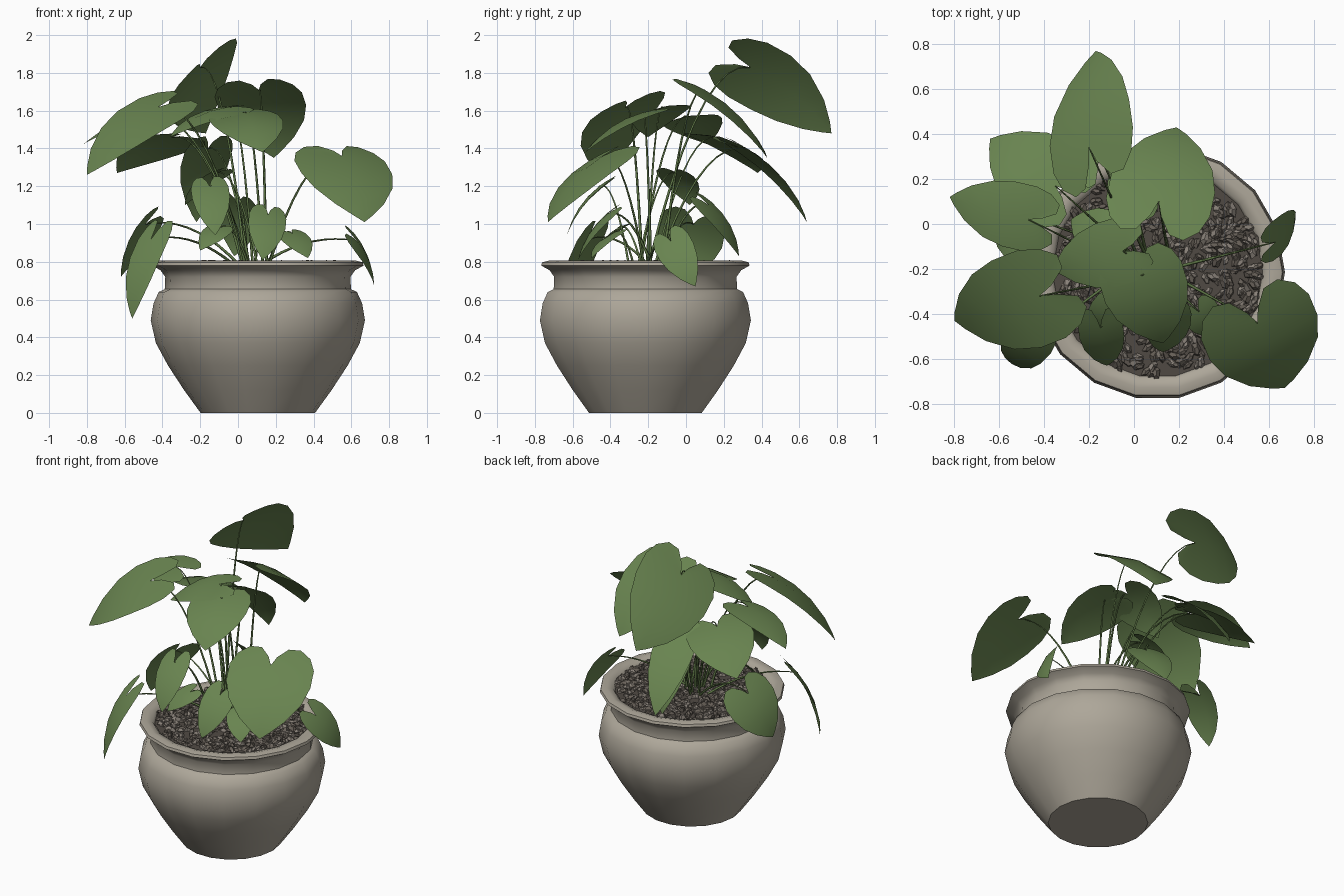
import bpy
import bmesh
import math
import random
from mathutils import Vector, Matrix, Euler

if "Cube" in bpy.data.objects:
    bpy.data.objects.remove(bpy.data.objects["Cube"])
random.seed(4)
CENTRE = Vector((0.105, -0.215, 0))


def material(name, rgb):
    mat = bpy.data.materials.new(name)
    mat.use_nodes = True
    mat.diffuse_color = (*rgb, 1)
    bsdf = mat.node_tree.nodes["Principled BSDF"]
    bsdf.inputs["Base Color"].default_value = (*rgb, 1)
    bsdf.inputs["Roughness"].default_value = 0.8
    return mat


clay = material("warm grey clay", (0.42, 0.385, 0.32))
soil_brown = material("dark soil", (0.08, 0.068, 0.057))
dark_stone = material("dark gravel", (0.14, 0.12, 0.1))
light_stone = material("light gravel", (0.25, 0.22, 0.19))
leaf_green = material("leaf green", (0.14, 0.23, 0.08))
stem_green = material("stem green", (0.11, 0.18, 0.06))


def add_object(name, bm, mat, smooth=None):
    mesh = bpy.data.meshes.new(name)
    bm.to_mesh(mesh)
    bm.free()
    mesh.materials.append(mat)
    obj = bpy.data.objects.new(name, mesh)
    bpy.context.collection.objects.link(obj)
    if smooth:
        bpy.ops.object.select_all(action="DESELECT")
        bpy.context.view_layer.objects.active = obj
        obj.select_set(True)
        bpy.ops.object.shade_smooth_by_angle(angle=math.radians(smooth))
    return obj


def lathe(name, profile, sides, mat, smooth):
    """Spin a radius and height profile around the pot axis."""
    bm = bmesh.new()
    verts = [bm.verts.new((r, 0, z)) for r, z in profile]
    edges = [bm.edges.new(pair) for pair in zip(verts, verts[1:])]
    bmesh.ops.spin(bm, geom=verts + edges, cent=(0, 0, 0), axis=(0, 0, 1),
                   angle=math.tau, steps=sides, use_duplicate=False)
    bmesh.ops.remove_doubles(bm, verts=bm.verts, dist=0.0005)
    bmesh.ops.recalc_face_normals(bm, faces=bm.faces)
    obj = add_object(name, bm, mat, smooth)
    obj.location = CENTRE
    return obj


# Pot with a round belly, a narrow neck and a rounded, flared lip
lathe("pot", [(0, 0), (0.303, 0), (0.39, 0.12), (0.475, 0.25), (0.54, 0.37),
              (0.567, 0.49), (0.552, 0.58), (0.525, 0.64), (0.493, 0.655),
              (0.49, 0.72), (0.515, 0.755), (0.56, 0.78), (0.555, 0.797),
              (0.52, 0.806), (0.48, 0.795), (0.465, 0.77), (0.46, 0.7)],
      18, clay, 50)
lathe("soil", [(0, 0.785), (0.468, 0.78)], 18, soil_brown, None)


def scatter_gravel(name, count, mat):
    """Angular stone chips spread over the soil."""
    bm = bmesh.new()
    for i in range(count):
        radius, angle = 0.455 * math.sqrt(random.random()), random.random() * math.tau
        place = CENTRE + Vector((radius * math.cos(angle), radius * math.sin(angle),
                                 random.uniform(0.782, 0.794)))
        turn = Euler([random.uniform(-0.5, 0.5), random.uniform(-0.5, 0.5), angle * 7])
        size = random.uniform(0.016, 0.028)
        scale = Matrix.Diagonal((size * 1.5, size * 0.8, size * 0.8, 1))
        bmesh.ops.create_cone(bm, cap_ends=True, segments=5, radius1=1, radius2=0.5, depth=1,
                              matrix=Matrix.Translation(place) @ turn.to_matrix().to_4x4() @ scale)
    add_object(name, bm, mat)


scatter_gravel("dark_gravel", 380, dark_stone)
scatter_gravel("light_gravel", 260, light_stone)

# Half outline of a heart-shaped leaf: along the midrib, across it
LOBE = [(-0.13, 0.05), (-0.27, 0.16), (-0.28, 0.3), (-0.17, 0.43), (0, 0.5)]
BLADE = [(0, 0.5), (0.25, 0.5), (0.5, 0.43), (0.75, 0.27), (0.92, 0.1)]

stems = bpy.data.curves.new("stems", "CURVE")
stems.dimensions = "3D"
stems.bevel_depth = 0.0055
stems.bevel_resolution = 0
stems.materials.append(stem_green)
bpy.context.collection.objects.link(bpy.data.objects.new("stems", stems))


def add_stem(end):
    """Arch a thin stalk from the middle of the soil to a leaf."""
    reach = Vector((end.x, end.y, 0)) - CENTRE
    root = CENTRE + reach * 0.12 + Vector((random.uniform(-0.06, 0.06),
                                           random.uniform(-0.06, 0.06), 0.78))
    bend = root.lerp(end, 0.5)
    bend.z = end.z + 0.05
    spline = stems.splines.new("POLY")
    steps = 9
    spline.points.add(steps)
    for i, point in enumerate(spline.points):
        t = i / steps
        point.co = (*root.lerp(bend, t).lerp(bend.lerp(end, t), t), 1)
        point.radius = 1.5 - t


def leaf(name, base, tip, width, facing, fold=0.22):
    """Heart-shaped leaf from notch to tip, folded along its midrib."""
    base, tip = Vector(base), Vector(tip)
    axis = tip - base
    length = axis.length
    along = axis.normalized()
    facing = Vector(facing)
    normal = (facing - along * facing.dot(along)).normalized()
    side = normal.cross(along)
    bm = bmesh.new()

    def vert(u, v):
        lift = 0.34 * length * u * (1 - u) - fold * width * abs(v) ** 1.5
        return bm.verts.new(base + axis * u + side * (v * width) + normal * lift)

    for sign in (1, -1):
        ribs = [vert(u, 0) for u, v in BLADE]
        edge = [vert(u, v * sign) for u, v in BLADE]
        lobe = [vert(u, v * sign) for u, v in LOBE]
        end = vert(1, 0)
        faces = [(ribs[0], a, b) for a, b in zip(lobe, lobe[1:])]
        faces += [(ribs[i], edge[i], edge[i + 1], ribs[i + 1]) for i in range(len(BLADE) - 1)]
        faces.append((ribs[-1], edge[-1], end))
        for f in faces:
            bm.faces.new(f if sign < 0 else f[::-1])
    bmesh.ops.remove_doubles(bm, verts=bm.verts, dist=0.0005)
    for f in bm.faces:
        f.normal_update()
    if sum(f.normal.dot(normal) for f in bm.faces) < 0:
        bmesh.ops.reverse_faces(bm, faces=bm.faces)
    add_object(name, bm, leaf_green, 25)
    add_stem(base)


# Tall leaves
leaf("back_top_leaf", (-0.2, 0.34, 1.83), (-0.17, 0.77, 1.48), 0.5, (-0.78, 0.4, 0.67), 0.15)
leaf("back_right_leaf", (0.11, 0.1, 1.71), (0.19, 0.43, 1.35), 0.47, (0.1, 0.75, 0.65))
leaf("back_low_leaf", (-0.16, 0.32, 1.4), (-0.22, 0.64, 1.01), 0.26, (-0.2, 0.7, 0.65))
leaf("back_side_leaf", (-0.35, 0.17, 1.46), (-0.64, 0.38, 1.27), 0.4, (-0.3, 0.45, 0.8))
leaf("outer_side_leaf", (-0.47, 0.02, 1.57), (-0.82, 0.12, 1.42), 0.3, (-0.4, -0.1, 0.9))
leaf("large_side_leaf", (-0.42, -0.32, 1.62), (-0.8, -0.43, 1.26), 0.46, (-0.5, -0.5, 0.73), 0.1)
leaf("centre_leaf", (0.03, -0.23, 1.59), (0.13, -0.53, 1.38), 0.38, (0.1, -0.6, 0.75))
leaf("crown_leaf", (-0.05, -0.12, 1.62), (-0.36, -0.2, 1.46), 0.3, (-0.2, -0.2, 0.9))
leaf("large_front_leaf", (0.55, -0.44, 1.36), (0.67, -0.73, 1.01), 0.52, (0.3, -0.7, 0.6))
leaf("inner_leaf", (-0.12, -0.05, 1.27), (-0.28, 0.02, 1.1), 0.22, (-0.5, 0.3, 0.6))

# Low leaves close to the soil or hanging over the lip
leaf("front_hanging_leaf", (-0.15, -0.46, 1.2), (-0.12, -0.63, 0.94), 0.2, (0, -0.75, 0.6))
leaf("side_hanging_leaf", (-0.49, 0.04, 1.0), (-0.62, -0.03, 0.72), 0.36, (-0.85, 0.25, 0.4))
leaf("corner_hanging_leaf", (-0.46, -0.52, 0.92), (-0.56, -0.61, 0.5), 0.21, (-0.6, -0.7, 0.3))
leaf("right_hanging_leaf", (0.63, -0.08, 0.91), (0.72, 0.05, 0.67), 0.2, (0.85, -0.2, 0.4))
leaf("front_low_leaf", (0.16, -0.42, 1.05), (0.13, -0.57, 0.81), 0.2, (0.15, -0.75, 0.5))
leaf("front_small_leaf", (0.29, -0.39, 0.95), (0.37, -0.5, 0.82), 0.17, (0.2, -0.5, 0.7))
leaf("left_small_leaf", (-0.1, -0.36, 0.98), (-0.2, -0.46, 0.86), 0.15, (-0.2, -0.6, 0.6))
leaf("back_inner_leaf", (0, 0.12, 1.1), (-0.02, 0.28, 0.83), 0.24, (0.3, 0.7, 0.5))
